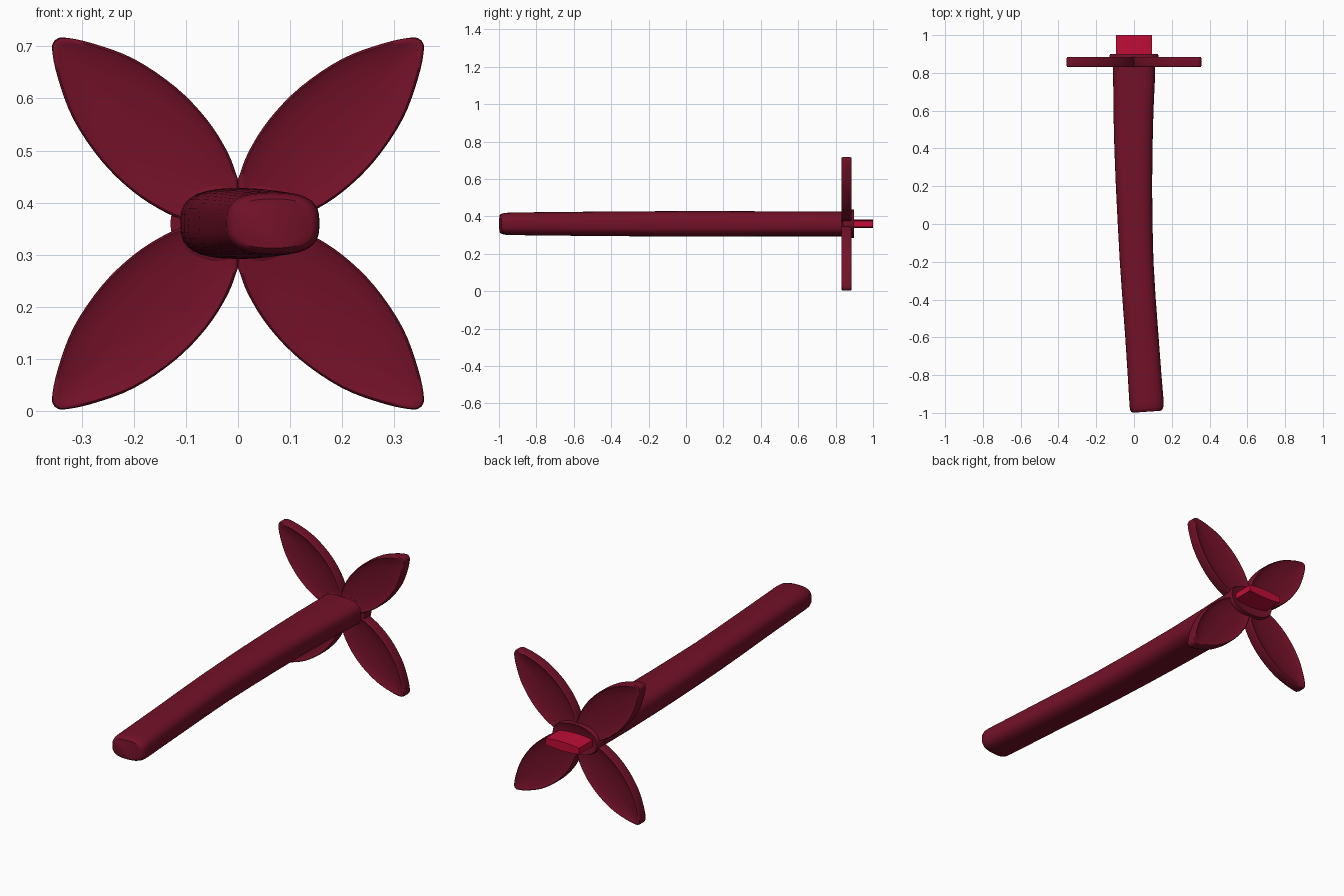
import bpy, bmesh, math
from mathutils import Vector

if "Cube" in bpy.data.objects:
    bpy.data.objects.remove(bpy.data.objects["Cube"])

ZC = 0.36  # height of the hilt axis


def material(name, rgb):
    m = bpy.data.materials.new(name)
    m.diffuse_color = (*rgb, 1)
    m.use_nodes = True
    m.node_tree.nodes["Principled BSDF"].inputs["Base Color"].default_value = m.diffuse_color
    return m


maroon = material("dark maroon", (0.17, 0.0055, 0.021))
crimson = material("crimson", (0.52, 0.004, 0.038))


def loft(name, rings, mat, angle=40):
    """Skin a stack of equal-length point rings and cap both ends."""
    bm = bmesh.new()
    loops = [[bm.verts.new(p) for p in ring] for ring in rings]
    n = len(loops[0])
    for a, b in zip(loops, loops[1:]):
        for i in range(n):
            j = (i + 1) % n
            bm.faces.new((a[i], a[j], b[j], b[i]))
    bm.faces.new(loops[0])
    bm.faces.new(loops[-1])
    bmesh.ops.recalc_face_normals(bm, faces=bm.faces)
    me = bpy.data.meshes.new(name)
    bm.to_mesh(me)
    bm.free()
    me.materials.append(mat)
    ob = bpy.data.objects.new(name, me)
    bpy.context.collection.objects.link(ob)
    bpy.ops.object.select_all(action='DESELECT')
    bpy.context.view_layer.objects.active = ob
    ob.select_set(True)
    bpy.ops.object.shade_smooth_by_angle(angle=math.radians(angle))
    return ob


def oval(y, cx, rx, rz, power, tilt=0.0, n=40):
    """Superellipse ring across the hilt axis."""
    ring = []
    for i in range(n):
        t = 2 * math.pi * i / n
        c, s = math.cos(t), math.sin(t)
        x = rx * math.copysign(abs(c) ** (2 / power), c)
        z = rz * math.copysign(abs(s) ** (2 / power), s)
        ring.append((cx + x, y + tilt * x, ZC + z))
    return ring


def spline(pts, steps=4):
    """Catmull-Rom curve through 2D points."""
    p = [Vector(q) for q in pts]
    p = [2 * p[0] - p[1]] + p + [2 * p[-1] - p[-2]]
    out = []
    for a, b, c, d in zip(p, p[1:], p[2:], p[3:]):
        for k in range(steps):
            t = k / steps
            out.append(0.5 * (2 * b + (c - a) * t + (2 * a - 5 * b + 4 * c - d) * t ** 2
                              + (3 * b - a - 3 * c + d) * t ** 3))
    return out + [p[-2]]


# Curved grip: y, centre x, half width, half height
stations = [(-0.994, 0.067, 0.074, 0.047), (-0.988, 0.067, 0.083, 0.053),
            (-0.972, 0.067, 0.089, 0.058), (-0.94, 0.066, 0.0905, 0.060),
            (-0.8, 0.056, 0.089, 0.062), (-0.6, 0.042, 0.088, 0.064),
            (-0.4, 0.027, 0.088, 0.066), (-0.2, 0.014, 0.089, 0.067),
            (0.0, 0.006, 0.092, 0.068), (0.2, 0.0, 0.096, 0.068),
            (0.4, -0.003, 0.101, 0.067), (0.6, -0.003, 0.106, 0.067),
            (0.75, 0.0, 0.110, 0.067), (0.87, 0.0, 0.112, 0.067)]
loft("grip", [oval(y, cx, rx, rz, 2.8, 0.07 * max(0, -y))
              for y, cx, rx, rz in stations], maroon)

# Oval collar with a shallow dished back
loft("collar", [oval(y, 0, 0.13 * k, 0.077 * k, 2.1) for y, k in
                [(0.835, 0.9), (0.84, 1), (0.893, 1), (0.899, 0.97), (0.897, 0.9),
                 (0.889, 0.6), (0.885, 0.1)]], maroon)

# Four leaf-shaped guard petals, symmetric about the diagonal
half = spline([(0, 0.085), (0.02, 0.137), (0.06, 0.20), (0.12, 0.262), (0.2, 0.316),
               (0.28, 0.346), (0.335, 0.357), (0.352, 0.352)])
half = [Vector((0.0, 0.03))] + half
outline = half + [Vector((p.y, p.x)) for p in reversed(half[:-1])]
middle = Vector((0.18, 0.18))
# scale towards the middle and half thickness: rounded rim, then a dished face
section = [(0.1, 0.011), (0.4, 0.013), (0.65, 0.016), (0.85, 0.021), (0.93, 0.025),
           (0.965, 0.027), (0.99, 0.025), (1.0, 0.018)]
section = [(k, -t) for k, t in section] + [(k, t) for k, t in reversed(section)]
for side, sx in (("right", 1), ("left", -1)):
    for level, sz in (("upper", 1), ("lower", -1)):
        rings = []
        for k, t in section:
            pts = [middle + (p - middle) * k for p in outline]
            rings.append([(sx * p.x, 0.858 + t, ZC + sz * p.y) for p in pts])
        loft(f"{level}_{side}_petal", rings, maroon, 50)

# Short blade stub, slightly arched across its width
top = [(-0.095 + 0.19 * i / 8, 0.016 + 0.007 * (1 - (i / 4 - 1) ** 2)) for i in range(9)]
blade = top + [(-x, -z) for x, z in top]
loft("blade_stub", [[(x, y, ZC + z) for x, z in blade] for y in (0.86, 1.0)], crimson, 30)
